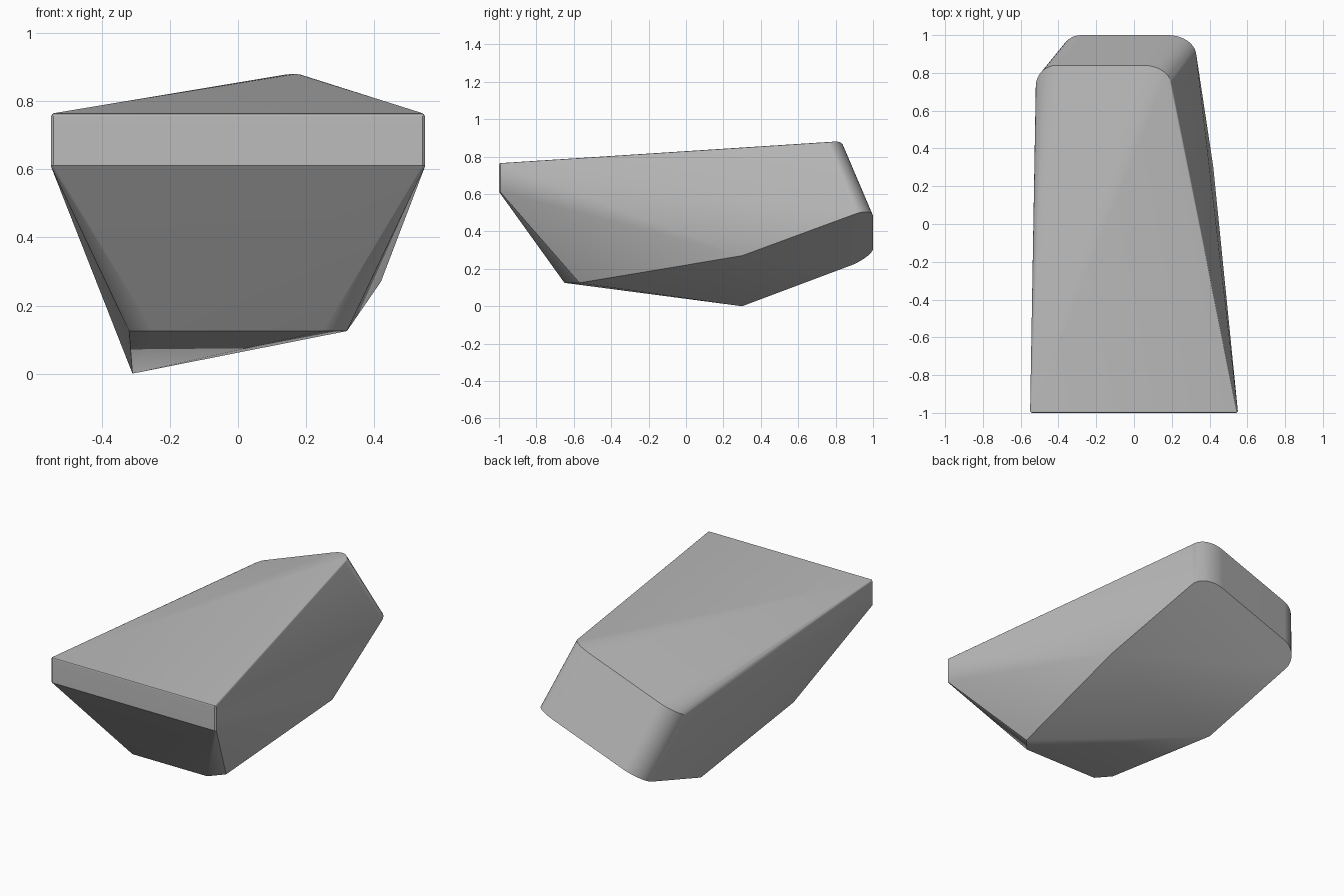
import bpy, bmesh, math
from mathutils import Vector

cube = bpy.data.objects.get("Cube")
if cube:
    bpy.data.objects.remove(cube, do_unlink=True)

# One plain grey material
grey = bpy.data.materials.new("stone_grey")
grey.use_nodes = True
colour = (0.5, 0.5, 0.5, 1)
grey.diffuse_color = colour
grey.node_tree.nodes["Principled BSDF"].inputs["Base Color"].default_value = colour


def tilted(x, y, base):
    """Point on the slanted plane shared by the underside and the rear top rim."""
    return Vector((x, y, 0.37 * x + 0.425 * y + base))


points = []

# Front band with a tiny rounded rim, and the narrow chin beneath it
for side in (-1, 1):
    points += [Vector((side * x, y, z)) for x, y, z in (
        (0.55, -0.992, 0.755), (0.542, -1, 0.755), (0.542, -0.992, 0.765),
        (0.546, -0.997, 0.762), (0.55, -0.992, 0.61), (0.542, -1, 0.612),
        (0.25, -0.65, 0.125), (0.32, -0.57, 0.125))]

# Keel edge across the underside
points += [tilted(-0.31, 0.3, -0.0128), tilted(0.42, 0.3, -0.0128)]

# Rear end: rounded corners swept from the top rim down to the underside
STEPS = 10
for cx, radius in ((0.05, 0.15), (-0.41, -0.11)):
    for i in range(STEPS + 1):
        a = math.pi / 2 * i / STEPS
        x, y = cx + radius * math.cos(a), 0.73 + 0.11 * math.sin(a)
        points.append(tilted(x, y, 0.479))
        points.append(tilted(x + 0.13, y + 0.16, -0.0128))

# Wrap the points into one closed faceted body
bm = bmesh.new()
for p in points:
    bm.verts.new(p)
hull = bmesh.ops.convex_hull(bm, input=bm.verts)
loose = {v for v in hull["geom_interior"] + hull["geom_unused"]
         if isinstance(v, bmesh.types.BMVert)}
bmesh.ops.delete(bm, geom=list(loose), context="VERTS")
bmesh.ops.dissolve_limit(bm, angle_limit=math.radians(0.5),
                         verts=bm.verts, edges=bm.edges)
bmesh.ops.recalc_face_normals(bm, faces=bm.faces)
mesh = bpy.data.meshes.new("rock_body")
bm.to_mesh(mesh)
bm.free()
mesh.materials.append(grey)

rock = bpy.data.objects.new("rock_body", mesh)
bpy.context.collection.objects.link(rock)
bpy.context.view_layer.objects.active = rock
rock.select_set(True)
bpy.ops.object.shade_smooth_by_angle(angle=math.radians(30))

# Keep the broad facets flat while the rounded corners stay soft
weighted = rock.modifiers.new("facet_shading", "WEIGHTED_NORMAL")
weighted.keep_sharp = True
